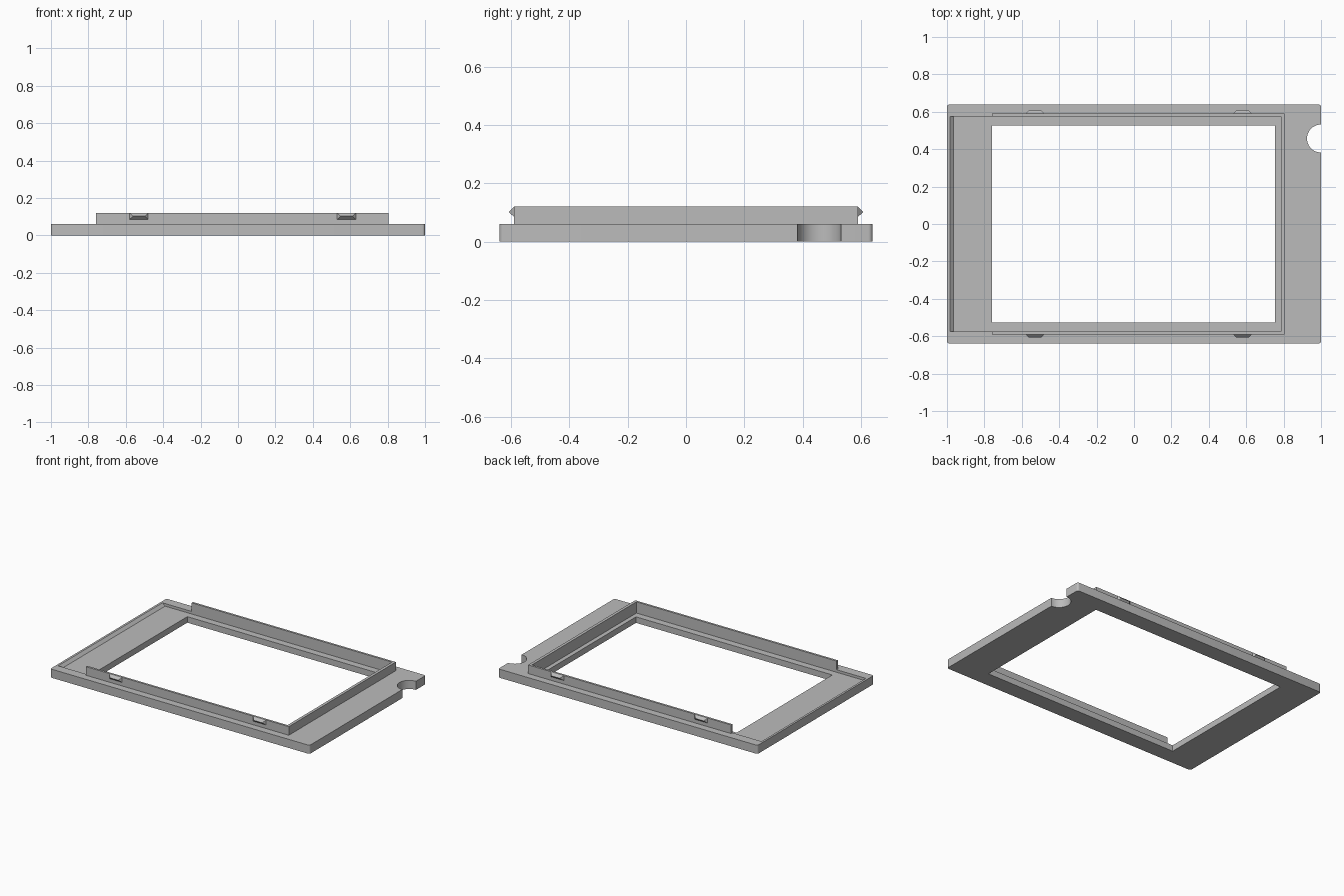
import bpy
import bmesh
from math import pi, radians, sin, cos
from mathutils import Vector

default = bpy.data.objects.get("Cube")
if default:
    bpy.data.objects.remove(default, do_unlink=True)

# Main dimensions
PLATE_TOP = 0.06
WALL_TOP = 0.12
FLOOR = 0.042
HALF_DEPTH = 0.64
WALL_OUT = 0.59
WALL_IN = 0.575

grey = bpy.data.materials.new("plain grey")
grey.use_nodes = True
grey.diffuse_color = (0.5, 0.5, 0.5, 1)
grey.node_tree.nodes["Principled BSDF"].inputs["Base Color"].default_value = (0.5, 0.5, 0.5, 1)


def finish(name, bm):
    bmesh.ops.recalc_face_normals(bm, faces=bm.faces)
    mesh = bpy.data.meshes.new(name)
    bm.to_mesh(mesh)
    bm.free()
    mesh.materials.append(grey)
    obj = bpy.data.objects.new(name, mesh)
    bpy.context.collection.objects.link(obj)
    return obj


def prism(name, outline, offset):
    """Extrude a closed outline of 3D points along an offset."""
    bm = bmesh.new()
    face = bm.faces.new([bm.verts.new(p) for p in outline])
    new = bmesh.ops.extrude_face_region(bm, geom=[face])["geom"]
    verts = [v for v in new if isinstance(v, bmesh.types.BMVert)]
    bmesh.ops.translate(bm, verts=verts, vec=Vector(offset))
    return finish(name, bm)


def arc(cx, cy, r, start, end, steps, z=0):
    angles = [start + (end - start) * i / steps for i in range(steps + 1)]
    return [(cx + r * cos(a), cy + r * sin(a), z) for a in angles]


def rectangle(x0, x1, y0, y1, z):
    return [(x0, y0, z), (x1, y0, z), (x1, y1, z), (x0, y1, z)]


def cut(target, cutter):
    mod = target.modifiers.new("cut", "BOOLEAN")
    mod.operation = "DIFFERENCE"
    mod.solver = "EXACT"
    mod.object = cutter
    bpy.context.view_layer.objects.active = target
    bpy.ops.object.modifier_apply(modifier=mod.name)
    bpy.data.objects.remove(cutter, do_unlink=True)


# Base plate with rounded corners and a finger notch in the right-hand edge
r = 0.015
outline = []
outline += arc(-1 + r, -HALF_DEPTH + r, r, pi, 1.5 * pi, 5)
outline += arc(1 - r, -HALF_DEPTH + r, r, 1.5 * pi, 2 * pi, 5)
outline += arc(1, 0.457, 0.075, 1.5 * pi, 0.5 * pi, 24)
outline += arc(1 - r, HALF_DEPTH - r, r, 0, 0.5 * pi, 5)
outline += arc(-1 + r, HALF_DEPTH - r, r, 0.5 * pi, pi, 5)
plate = prism("base_plate", outline, (0, 0, PLATE_TOP))

# Shallow recess with a sloping left end
top = 0.1
slope = 0.02 / (PLATE_TOP - FLOOR)
recess = [(-0.965, -WALL_IN, FLOOR), (0.785, -WALL_IN, FLOOR), (0.785, -WALL_IN, top),
          (-0.965 - slope * (top - FLOOR), -WALL_IN, top)]
cut(plate, prism("recess_cutter", recess, (0, 2 * WALL_IN, 0)))

# Window opening
cut(plate, prism("window_cutter", rectangle(-0.76, 0.755, -0.527, 0.527, -0.1), (0, 0, 0.4)))

# Three-sided raised wall, open on the left
wall = [(-0.76, -WALL_OUT), (0.805, -WALL_OUT), (0.805, WALL_OUT), (-0.76, WALL_OUT),
        (-0.76, WALL_IN), (0.785, WALL_IN), (0.785, -WALL_IN), (-0.76, -WALL_IN)]
prism("raised_wall", [(x, y, PLATE_TOP) for x, y in wall], (0, 0, WALL_TOP - PLATE_TOP))


# Snap clips: wedges that narrow to a ridge
def snap_clip(name, x, side):
    bm = bmesh.new()
    y = side * WALL_OUT
    base = [bm.verts.new((x + dx, y, z)) for dx, z in
            ((-0.05, 0.085), (0.05, 0.085), (0.05, WALL_TOP), (-0.05, WALL_TOP))]
    ridge = [bm.verts.new((x + dx, side * 0.608, 0.102)) for dx in (-0.032, 0.032)]
    a, b, c, d = base
    e, f = ridge
    for verts in ((a, b, c, d), (a, b, f, e), (d, c, f, e), (a, d, e), (b, c, f)):
        bm.faces.new(verts)
    finish(name, bm)


for side, side_name in ((-1, "front"), (1, "back")):
    for x, end_name in ((-0.53, "right"), (0.58, "left")):
        snap_clip(f"{side_name}_{end_name}_clip", x, side)

# Smooth the notch and corners, keeping edges sharp
bpy.ops.object.select_all(action="DESELECT")
plate.select_set(True)
bpy.context.view_layer.objects.active = plate
bpy.ops.object.shade_smooth_by_angle(angle=radians(30))
